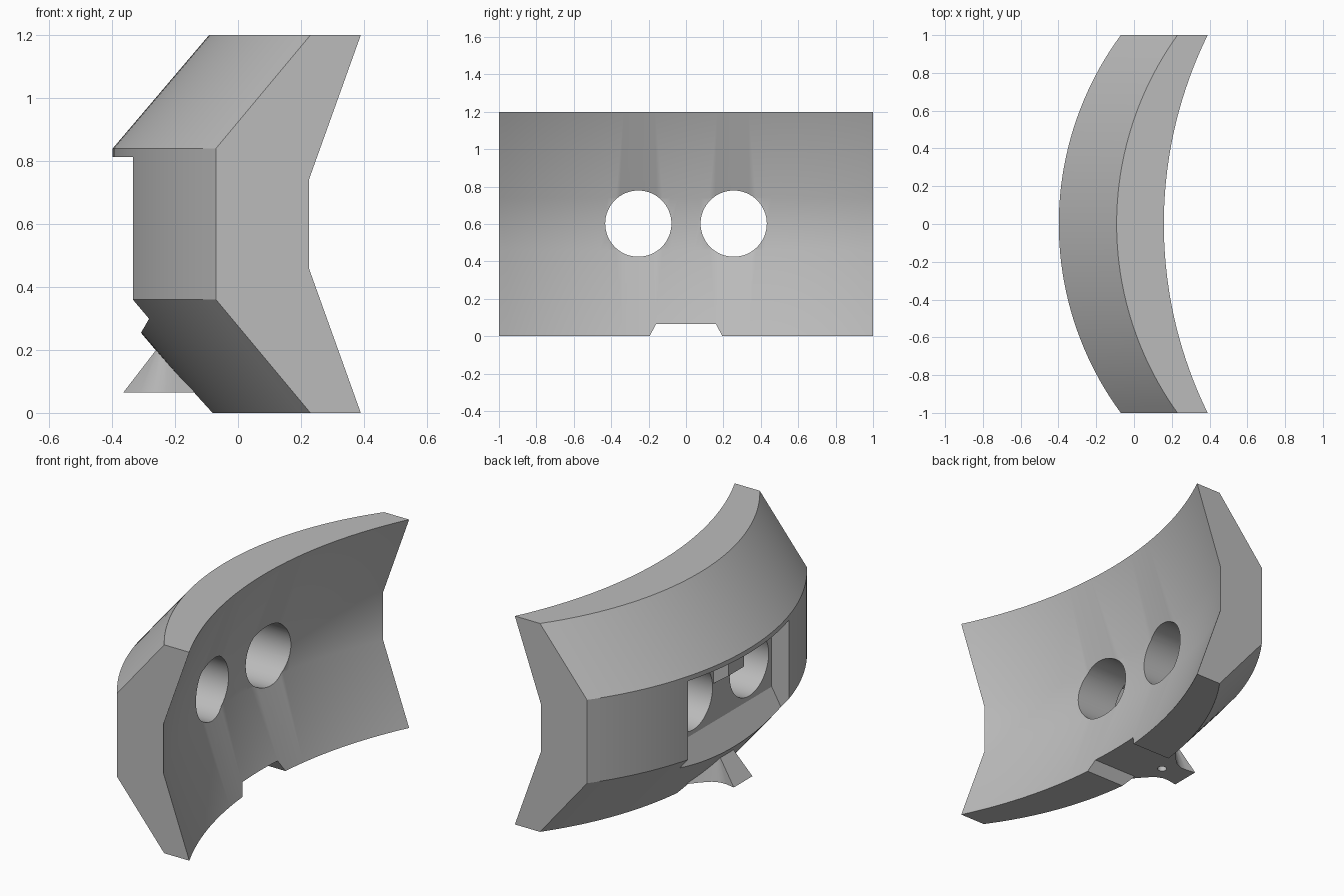
import bpy, bmesh, math

if "Cube" in bpy.data.objects:
    bpy.data.objects.remove(bpy.data.objects["Cube"])

grey = bpy.data.materials.new("plain_grey")
grey.diffuse_color = (0.5, 0.5, 0.5, 1)
grey.use_nodes = True
grey.node_tree.nodes["Principled BSDF"].inputs["Base Color"].default_value = grey.diffuse_color


def make(name, verts, faces):
    """Mesh object with consistent outward normals."""
    me = bpy.data.meshes.new(name)
    bm = bmesh.new()
    vs = [bm.verts.new(v) for v in verts]
    for f in faces:
        bm.faces.new([vs[i] for i in f])
    bmesh.ops.recalc_face_normals(bm, faces=bm.faces)
    bm.to_mesh(me)
    bm.free()
    me.materials.append(grey)
    ob = bpy.data.objects.new(name, me)
    bpy.context.collection.objects.link(ob)
    return ob


def loft(name, rings):
    """Skin a list of closed rings and cap both ends."""
    n = len(rings[0])
    verts = [p for r in rings for p in r]
    faces = [(a * n + i, a * n + (i + 1) % n, (a + 1) * n + (i + 1) % n, (a + 1) * n + i)
             for a in range(len(rings) - 1) for i in range(n)]
    faces += [tuple(range(n)), tuple(range(len(verts) - n, len(verts)))]
    return make(name, verts, faces)


def cylinder(name, r, a, b, sides=64):
    """Cylinder between two points, along x or z."""
    along_x = a[0] != b[0]
    rings = []
    for c in (a, b):
        ring = []
        for i in range(sides):
            t = 2 * math.pi * i / sides
            u, v = r * math.cos(t), r * math.sin(t)
            ring.append((c[0], c[1] + u, c[2] + v) if along_x else (c[0] + u, c[1] + v, c[2]))
        rings.append(ring)
    return loft(name, rings)


def cut(ob, cutter):
    cutter.hide_render = True
    m = ob.modifiers.new("cut", "BOOLEAN")
    m.operation, m.solver, m.object = "DIFFERENCE", "EXACT", cutter
    bpy.context.view_layer.objects.active = ob
    bpy.ops.object.modifier_apply(modifier=m.name)
    bpy.data.objects.remove(cutter)


def smooth(ob):
    bpy.ops.object.select_all(action="DESELECT")
    ob.select_set(True)
    bpy.context.view_layer.objects.active = ob
    bpy.ops.object.shade_smooth_by_angle(angle=math.radians(30))


def bow(y, sag):
    """Circular arc: 0 at the ends (y = +-1), -sag in the middle."""
    r = (1 + sag * sag) / (2 * sag)
    return math.sqrt(r * r - 1) - math.sqrt(r * r - y * y)


# Curved body: end profile (x, z, bow depth) swept along y
half = [(-0.07, 0.84, 0.328), (0.23, 1.2, 0.322), (0.39, 1.2, 0.232), (0.225, 0.74, 0.232)]
profile = half + [(x, 1.2 - z, s) for x, z, s in reversed(half)]
STEPS = 48
ys = [-1 + 2 * i / STEPS for i in range(STEPS + 1)]
body = loft("curved_body", [[(x + bow(y, s), y, z) for x, z, s in profile] for y in ys])

# Recess on the outer side with a slanted floor
recess = [(-0.224, 0.813), (-0.7, 0.813), (-0.7, -0.423), (-0.224, 0.40)]
cut(body, loft("recess_cutter", [[(x, y, z) for x, z in recess] for y in (-0.46, 0.46)]))

# Two round lens holes
for side in (-1, 1):
    cut(body, cylinder("lens_cutter", 0.177, (-0.7, side * 0.255, 0.602), (0.7, side * 0.255, 0.602)))

# Notch in the bottom edge
notch = [(-0.20, -0.01), (0.20, -0.01), (0.16, 0.065), (-0.16, 0.065)]
cut(body, loft("notch_cutter", [[(x, y, z) for y, z in notch] for x in (-0.8, 0.8)]))
smooth(body)

# Gusset between the holes, under the lip
gusset = [(-0.21, 0.61), (-0.32, 0.69), (-0.32, 0.815), (-0.21, 0.815)]
smooth(loft("centre_gusset", [[(x, y, z) for x, z in gusset] for y in (-0.07, 0.07)]))

# Flared tab below the recess: (base x, base half width, top x, top half width)
rows = [(-0.364, 0.085, -0.26, 0.06), (-0.31, 0.075, -0.25, 0.058), (-0.27, 0.075, -0.24, 0.06),
        (-0.23, 0.092, -0.225, 0.066), (-0.19, 0.13, -0.20, 0.08), (-0.14, 0.19, -0.17, 0.10)]
base = [(x, w, 0.065) for x, w, _, _ in rows] + [(x, -w, 0.065) for x, w, _, _ in reversed(rows)]
top = [(x, w, 0.2) for _, _, x, w in rows] + [(x, -w, 0.2) for _, _, x, w in reversed(rows)]
tab = loft("flared_tab", [base, top])
cut(tab, cylinder("pin_cutter", 0.025, (-0.2, 0, 0.0), (-0.2, 0, 0.16), 24))
smooth(tab)
